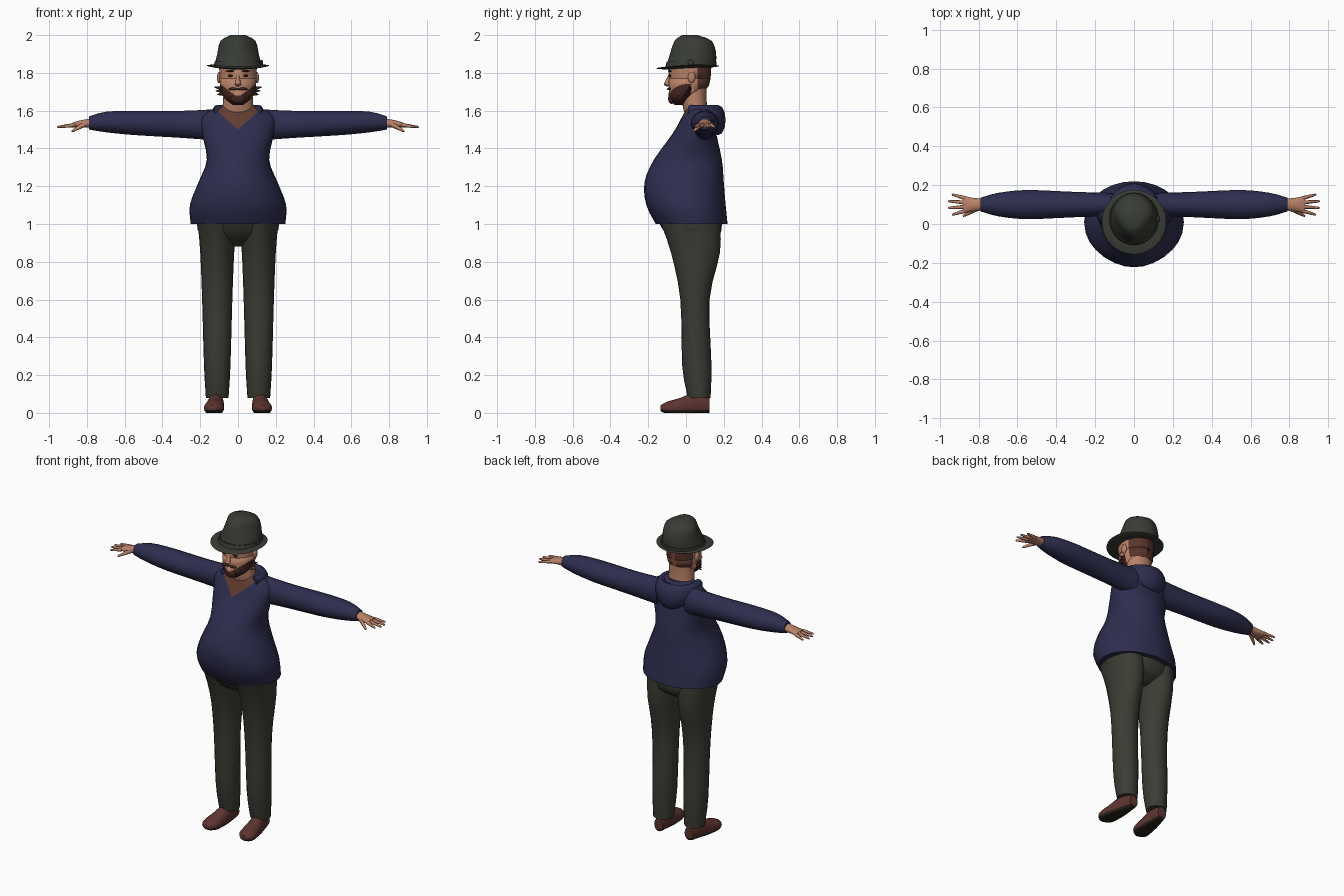
import bpy, bmesh, math
from mathutils import Vector

if "Cube" in bpy.data.objects:
    bpy.data.objects.remove(bpy.data.objects["Cube"])


def material(name, *rgb):
    mat = bpy.data.materials.new(name)
    mat.use_nodes = True
    mat.diffuse_color = (*rgb, 1)
    mat.node_tree.nodes["Principled BSDF"].inputs["Base Color"].default_value = (*rgb, 1)
    return mat


NAVY = material("navy_cloth", .027, .027, .078)
TROUSER = material("olive_grey_cloth", .045, .045, .035)
FELT = material("dark_green_felt", .04, .045, .035)
SKIN = material("skin", .48, .22, .14)
LEATHER = material("red_brown_leather", .11, .035, .03)
SOLE = material("dark_sole", .02, .015, .01)
BEARD = material("dark_brown_beard", .055, .02, .015)
HAIR = material("brown_hair", .1, .035, .025)
SHIRT = material("brown_shirt", .12, .045, .03)
EYE = material("dark_eye", .03, .02, .02)


def finish(name, bm, mat, tweak=None):
    """Turn a bmesh into a smooth-shaded object, moving points by an optional rule."""
    if tweak:
        for vert in bm.verts:
            vert.co = tweak(vert.co)
    bmesh.ops.recalc_face_normals(bm, faces=bm.faces)
    mesh = bpy.data.meshes.new(name)
    bm.to_mesh(mesh)
    bm.free()
    mesh.materials.append(mat)
    ob = bpy.data.objects.new(name, mesh)
    bpy.context.collection.objects.link(ob)
    bpy.ops.object.select_all(action="DESELECT")
    ob.select_set(True)
    bpy.context.view_layer.objects.active = ob
    bpy.ops.object.shade_smooth_by_angle(angle=math.radians(50))
    return ob


def circle(count):
    return [(math.cos(math.tau * i / count), math.sin(math.tau * i / count)) for i in range(count)]


def skin_rings(name, rings, mat, tweak=None):
    """Join rings of points into a closed, capped surface."""
    bm = bmesh.new()
    loops = [[bm.verts.new(point) for point in ring] for ring in rings]
    for lower, upper in zip(loops, loops[1:]):
        for i in range(len(lower)):
            bm.faces.new((lower[i - 1], lower[i], upper[i], upper[i - 1]))
    bm.faces.new(loops[0])
    bm.faces.new(loops[-1])
    return finish(name, bm, mat, tweak)


def spline(keys, steps=3):
    """Smooth curve through rows of numbers."""
    keys = [Vector(key) for key in keys]
    padded = [keys[0], *keys, keys[-1]]
    rows = []
    for a, b, c, d in zip(padded, padded[1:], padded[2:], padded[3:]):
        for i in range(steps):
            t = i / steps
            bend = (2 * a - 5 * b + 4 * c - d) * t + (3 * b - a - 3 * c + d) * t * t
            rows.append(b + ((c - a) + bend) * t / 2)
    return rows + [keys[-1]]


def loft(name, axis, centre, keys, mat, count=24, tweak=None):
    """Oval sections along an axis; keys are (position, low edge, high edge, half width)."""
    order = {"x": (0, 2, 1), "y": (1, 2, 0), "z": (2, 1, 0)}[axis]
    rings = []
    for along, low, high, half in spline(keys):
        ring = []
        for u, v in circle(count):
            point = Vector()
            point[order[0]] = along
            point[order[1]] = (low + high) / 2 + v * (high - low) / 2
            point[order[2]] = centre + u * half
            ring.append(point)
        rings.append(ring)
    return skin_rings(name, rings, mat, tweak)


def ball(name, centre, radii, mat, count=14, tweak=None):
    bm = bmesh.new()
    bmesh.ops.create_uvsphere(bm, u_segments=count, v_segments=count // 2, radius=1)
    bmesh.ops.scale(bm, vec=radii, verts=bm.verts)
    bmesh.ops.translate(bm, vec=centre, verts=bm.verts)
    return finish(name, bm, mat, tweak)


def taper(name, start, end, thick, thin, mat):
    """Rounded bar that narrows from start to end."""
    start, end = Vector(start), Vector(end)
    turn = (end - start).to_track_quat("Z", "Y")
    rings = [[start.lerp(end, t) + turn @ Vector((u, v, 0)) * radius for u, v in circle(8)]
             for t, radius in ((0, thick), (.9, thin), (1, thin / 2))]
    return skin_rings(name, rings, mat)


def paint(ob, planes, mat):
    """Cut along (point, normal) planes and colour the region in front of all of them."""
    bm = bmesh.new()
    bm.from_mesh(ob.data)
    for point, normal in planes:
        bmesh.ops.bisect_plane(bm, geom=bm.verts[:] + bm.edges[:] + bm.faces[:],
                               plane_co=point, plane_no=normal)
    if mat.name not in ob.data.materials:
        ob.data.materials.append(mat)
    index = ob.data.materials.find(mat.name)
    for face in bm.faces:
        middle = face.calc_center_median()
        if all((middle - Vector(point)).dot(Vector(normal)) > 0 for point, normal in planes):
            face.material_index = index
    bm.to_mesh(ob.data)
    bm.free()


FRONT, BACK, UP, DOWN = (0, -1, 0), (0, 1, 0), (0, 0, 1), (0, 0, -1)

# Jacket body with the shirt showing in a V neck
jacket = loft("jacket", "z", 0, [
    (1, -.16, .22, .25), (1.1, -.21, .21, .255), (1.22, -.22, .2, .21), (1.34, -.17, .19, .165),
    (1.48, -.07, .16, .19), (1.57, -.02, .15, .19), (1.63, .01, .12, .09)], NAVY, 28)
notch = (0, 0, 1.5)
paint(jacket, [(notch, (-.9, 0, 1)), (notch, (.9, 0, 1)), ((0, .04, 0), FRONT)], SHIRT)

# Folded hood around the back of the neck, deepest in the middle
hood = []
for step in range(-8, 9):
    angle = math.radians(14 * step)
    sideways, backward = math.sin(angle), math.cos(angle)
    depth = max(backward, 0)
    reach = [.11 + (.025 + .015 * depth) * u for u, v in circle(12)]
    heights = [1.6 - .05 * depth + (.03 + .05 * depth) * v for u, v in circle(12)]
    hood.append([(sideways * r, .06 + backward * r, z) for r, z in zip(reach, heights)])
skin_rings("hood", hood, NAVY)

# Trouser seat bridging the legs
loft("trouser_seat", "z", 0, [
    (.88, 0, .1, .05), (.94, -.1, .18, .2), (1.04, -.16, .19, .215)], TROUSER)

for side, label in ((-1, "right"), (1, "left")):
    loft(label + "_trouser_leg", "z", side * .11, [
        (.08, .01, .13, .06), (.25, -.02, .135, .07), (.6, -.03, .125, .08),
        (.85, -.08, .18, .09), (1.02, -.14, .18, .105)], TROUSER, 20)

    # Shoe, flattened underneath and turned out a little
    def stand(point):
        return Vector((point.x - side * point.y / 10, point.y, max(point.z, 0)))

    shoe = loft(label + "_shoe", "y", side * .12, [
        (-.135, .01, .04, .02), (-.1, -.01, .06, .05), (-.03, -.02, .08, .05),
        (.05, -.02, .11, .04), (.125, 0, .08, .03)], LEATHER, 18, stand)
    paint(shoe, [((0, 0, .015), DOWN)], SOLE)

    # Sleeve, palm, fingers and thumb
    loft(label + "_sleeve", "x", .1, [
        (side * .1, 1.44, 1.61, .06), (side * .3, 1.455, 1.6, .065), (side * .55, 1.47, 1.6, .075),
        (side * .7, 1.485, 1.595, .06), (side * .79, 1.5, 1.57, .035)], NAVY, 18)
    loft(label + "_palm", "x", .1, [
        (side * .77, 1.51, 1.56, .03), (side * .83, 1.51, 1.55, .035),
        (side * .88, 1.51, 1.535, .045)], SKIN, 14)
    for finger, spread in (("index", -1.5), ("middle", -.5), ("ring", .5), ("little", 1.5)):
        taper(f"{label}_{finger}_finger", (side * .87, .1 + spread * .022, 1.524),
              (side * (.96 - spread ** 2 / 100), .1 + spread * .035, 1.513), .011, .006, SKIN)
    taper(label + "_thumb", (side * .81, .08, 1.53), (side * .88, .04, 1.49), .015, .007, SKIN)

    # Ear, eye, brow, half of the moustache and whisker tufts
    ball(label + "_ear", (side * .1, .03, 1.775), (.012, .02, .03), SKIN)
    ball(label + "_eye", (side * .04, -.085, 1.785), (.014, .008, .006), EYE)
    ball(label + "_brow", (side * .04, -.085, 1.81), (.025, .01, .005), BEARD)
    ball(label + "_moustache", (side * .025, -.09, 1.715), (.028, .01, .007), BEARD)
    for tuft in range(3):
        taper(f"{label}_whisker_{tuft}", (side * .08, tuft / 100, 1.69 + tuft / 80),
              (side * (.11 + tuft / 120), tuft / 100, 1.685 + tuft / 50), .012, .003, BEARD)

# Neck and head, with beard and hair cut into the surface
loft("neck", "z", 0, [(1.56, 0, .12, .09), (1.64, -.02, .11, .08), (1.74, -.02, .11, .075)], SKIN)
head = loft("head", "z", 0, [
    (1.63, -.06, 0, .025), (1.67, -.09, .045, .075), (1.73, -.09, .12, .095),
    (1.85, -.095, .135, .1)], SKIN, 32)
for side in (-1, 1):
    paint(head, [((0, 0, 1.67), (side * .75, 0, -1)), ((0, 0, 0), (side, 0, 0)),
                 ((0, .03, 0), FRONT), ((0, 0, 1.77), DOWN)], BEARD)
paint(head, [((0, .06, 0), BACK), ((0, 0, 1.715), UP)], HAIR)
taper("nose", (0, -.085, 1.79), (0, -.105, 1.73), .008, .016, SKIN)
ball("goatee", (0, -.075, 1.665), (.04, .02, .03), BEARD)


# Felt hat: crown pinched towards the front, curved brim, band and side bow
def pinch(point):
    high = min(max((point.z - 1.87) * 12, 0), 1)
    front = min(max(.5 - point.y * 8, 0), 1)
    return Vector((point.x * (1 - high * front / 3), point.y, point.z))


def curl(point):
    return point + Vector((0, 0, point.x ** 2 / 3 + point.y / 25))


loft("hat_crown", "z", 0, [
    (1.83, -.105, .155, .125), (1.9, -.085, .16, .112), (1.97, -.06, .135, .095),
    (2, -.02, .06, .045)], FELT, 32, pinch)
ball("hat_brim", (0, .01, 1.83), (.166, .167, .01), FELT, 32, curl)
loft("hat_band", "z", 0, [(1.835, -.108, .16, .128), (1.86, -.102, .162, .124)], FELT, 32)
ball("hat_bow", (.125, .025, 1.855), (.008, .016, .015), FELT)
